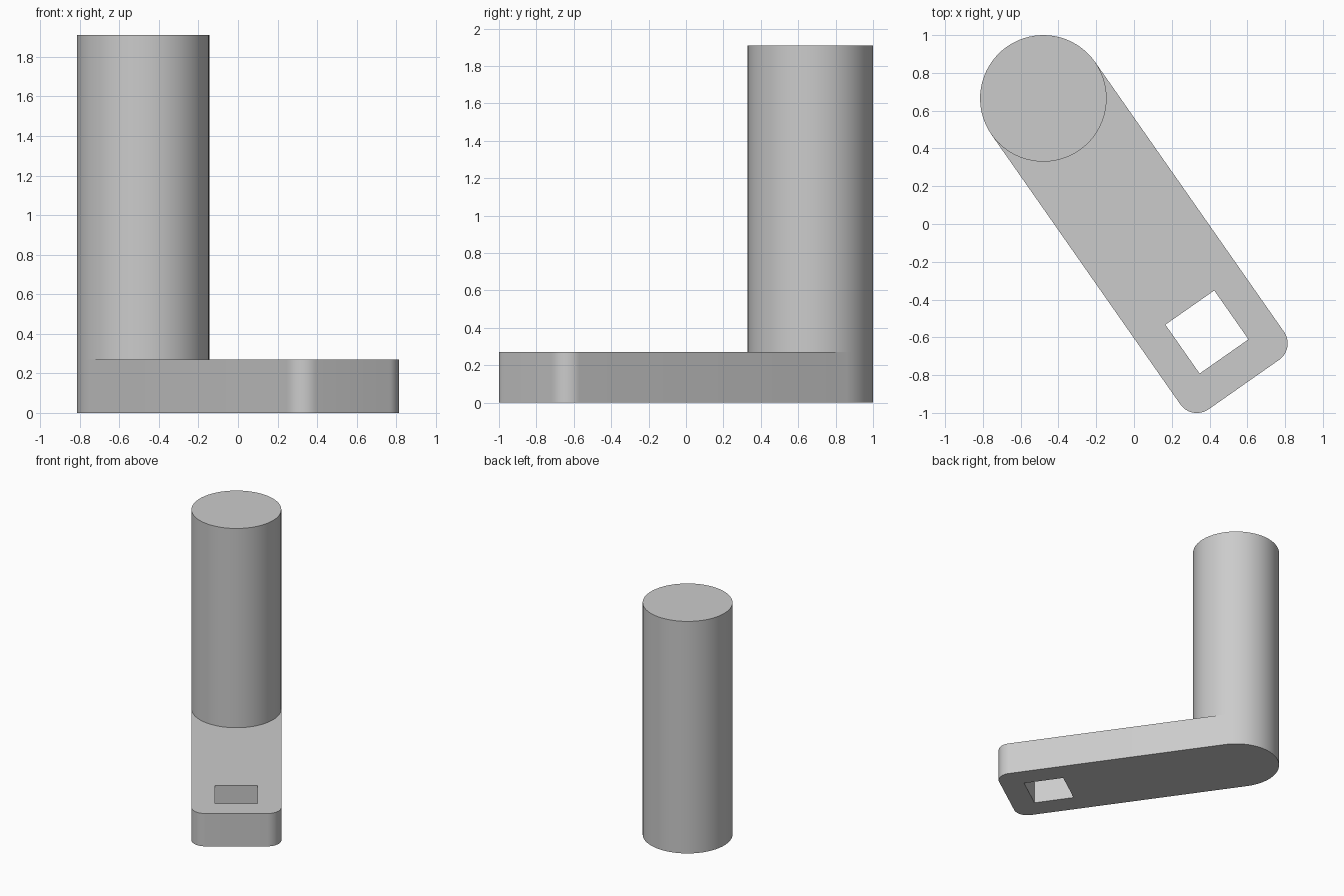
import bpy
import bmesh
from math import cos, sin, pi, radians
from mathutils import Matrix, Vector

cube = bpy.data.objects.get("Cube")
if cube:
    bpy.data.objects.remove(cube, do_unlink=True)

RADIUS, SLAB_H, TOTAL_H = 0.335, 0.27, 1.91
LENGTH, CORNER = 1.85, 0.107          # shaft axis to slab end, corner rounding
HOLE_AT, HOLE = 1.51, 0.316           # square hole position and side
PLACE = Matrix.Translation((-0.48, 0.665, 0)) @ Matrix.Rotation(radians(-55), 4, "Z")

grey = bpy.data.materials.new("plain grey")
grey.use_nodes = True
grey.diffuse_color = (0.6, 0.6, 0.6, 1)
grey.node_tree.nodes["Principled BSDF"].inputs["Base Color"].default_value = (0.6, 0.6, 0.6, 1)


def arc(cx, cy, r, start, end, n, z=0):
    """Points on an arc, both ends included."""
    angles = [start + (end - start) * i / n for i in range(n + 1)]
    return [Vector((cx + r * cos(a), cy + r * sin(a), z)) for a in angles]


def extrude(bm, face, height):
    """Raise one face and return the new top face."""
    res = bmesh.ops.extrude_face_region(bm, geom=[face])["geom"]
    verts = [g for g in res if isinstance(g, bmesh.types.BMVert)]
    bmesh.ops.translate(bm, verts=verts, vec=(0, 0, height))
    return next(g for g in res if isinstance(g, bmesh.types.BMFace))


def make_object(name, bm):
    bmesh.ops.recalc_face_normals(bm, faces=bm.faces)
    mesh = bpy.data.meshes.new(name)
    bm.to_mesh(mesh)
    bm.free()
    mesh.materials.append(grey)
    obj = bpy.data.objects.new(name, mesh)
    obj.matrix_world = PLACE
    bpy.context.collection.objects.link(obj)
    return obj


# Slab outline: round back end and two rounded front corners
half = 32
side, end = RADIUS - CORNER, LENGTH - CORNER
outline = arc(0, 0, RADIUS, pi / 2, 3 * pi / 2, half)
outline += arc(end, -side, CORNER, -pi / 2, 0, 12)
outline += arc(end, side, CORNER, 0, pi / 2, 12)
bm = bmesh.new()
base = bm.faces.new([bm.verts.new(p) for p in outline])
slab_top = extrude(bm, base, SLAB_H)

# Round shaft: split a full disc from the slab top and raise it
def top_vert(y):
    return min(slab_top.verts, key=lambda v: (v.co - Vector((0, y, SLAB_H))).length)

inner = arc(0, 0, RADIUS, pi / 2, -pi / 2, half, SLAB_H)[1:-1]
bmesh.utils.face_split(slab_top, top_vert(RADIUS), top_vert(-RADIUS), coords=inner)
tops = [f for f in bm.faces if all(abs(v.co.z - SLAB_H) < 1e-4 for v in f.verts)]
disc = min(tops, key=lambda f: max(v.co.x for v in f.verts))
extrude(bm, disc, TOTAL_H - SLAB_H)
crank = make_object("crank_arm_with_shaft", bm)

# Square through hole
bm = bmesh.new()
bmesh.ops.create_cube(bm, size=1, matrix=Matrix.Translation((HOLE_AT, 0, SLAB_H / 2))
                      @ Matrix.Diagonal((HOLE, HOLE, 2 * SLAB_H, 1)))
cutter = make_object("hole_cutter", bm)
cutter.hide_render = True
cut = crank.modifiers.new("square hole", "BOOLEAN")
cut.operation, cut.solver, cut.object = "DIFFERENCE", "EXACT", cutter

bpy.ops.object.select_all(action="DESELECT")
crank.select_set(True)
bpy.context.view_layer.objects.active = crank
bpy.ops.object.modifier_apply(modifier=cut.name)
bpy.data.objects.remove(cutter, do_unlink=True)
bpy.ops.object.shade_smooth_by_angle(angle=radians(30))
